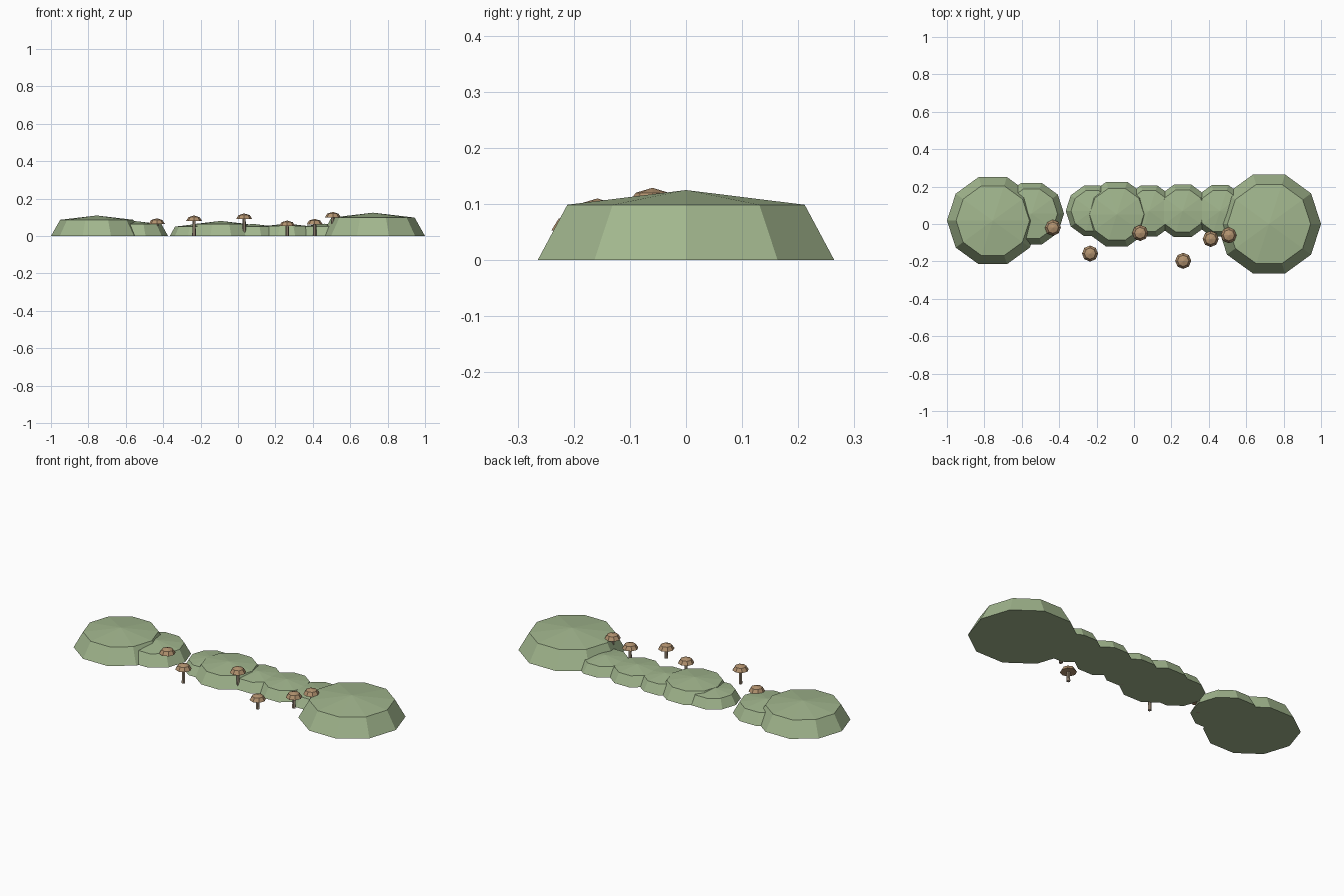
import bpy, bmesh
from math import cos, sin, tau

if "Cube" in bpy.data.objects:
    bpy.data.objects.remove(bpy.data.objects["Cube"])


def material(name, color):
    m = bpy.data.materials.new(name)
    m.diffuse_color = (*color, 1)
    m.use_nodes = True
    m.node_tree.nodes["Principled BSDF"].inputs["Base Color"].default_value = m.diffuse_color
    return m


MOSS = material("moss_green", (0.36, 0.47, 0.27))
CAP = material("cap_brown", (0.45, 0.29, 0.16))
STEM = material("stem_tan", (0.38, 0.30, 0.22))


def lathe(name, loc, rings, sides, mat, apex=None):
    """Closed faceted solid from (radius, z) rings, with an optional pointed top."""
    bm = bmesh.new()
    loops = [[bm.verts.new((r * cos(tau * i / sides), r * sin(tau * i / sides), z))
              for i in range(sides)] for r, z in rings]
    bm.faces.new(loops[0][::-1])
    for a, b in zip(loops, loops[1:]):
        for i in range(sides):
            j = (i + 1) % sides
            bm.faces.new((a[i], a[j], b[j], b[i]))
    if apex is None:
        bm.faces.new(loops[-1])
    else:
        tip = bm.verts.new((0, 0, apex))
        for i in range(sides):
            bm.faces.new((loops[-1][i], loops[-1][(i + 1) % sides], tip))
    me = bpy.data.meshes.new(name)
    bm.to_mesh(me)
    bm.free()
    me.materials.append(mat)
    ob = bpy.data.objects.new(name, me)
    ob.location = loc
    bpy.context.collection.objects.link(ob)
    return ob


# Moss mounds: x, y, radius, height
mounds = [
    (-0.755, 0.018, 0.245, 0.110),
    (-0.548, 0.055, 0.174, 0.080),
    (-0.223, 0.070, 0.142, 0.064),
    (-0.092, 0.052, 0.182, 0.081),
    (0.080, 0.070, 0.143, 0.065),
    (0.260, 0.070, 0.148, 0.067),
    (0.460, 0.070, 0.145, 0.066),
    (0.660, 0.070, 0.140, 0.064),
    (0.722, 0.000, 0.278, 0.125),
]
for n, (x, y, r, h) in enumerate(mounds, 1):
    lathe(f"moss_mound_{n}", (x, y, 0), [(r, 0), (r * 0.8, h * 0.79)], 10, MOSS, h)

# Mushrooms: x, y, top height
mushrooms = [
    (-0.434, -0.020, 0.095), (-0.235, -0.158, 0.110), (0.033, -0.048, 0.121),
    (0.263, -0.197, 0.083), (0.410, -0.080, 0.092), (0.507, -0.060, 0.129),
]
for n, (x, y, top) in enumerate(mushrooms, 1):
    lathe(f"mushroom_stem_{n}", (x, y, 0), [(0.010, 0), (0.008, top - 0.022)], 6, STEM)
    lathe(f"mushroom_cap_{n}", (x, y, top - 0.030),
          [(0.043, 0), (0.030, 0.021)], 8, CAP, 0.030)
